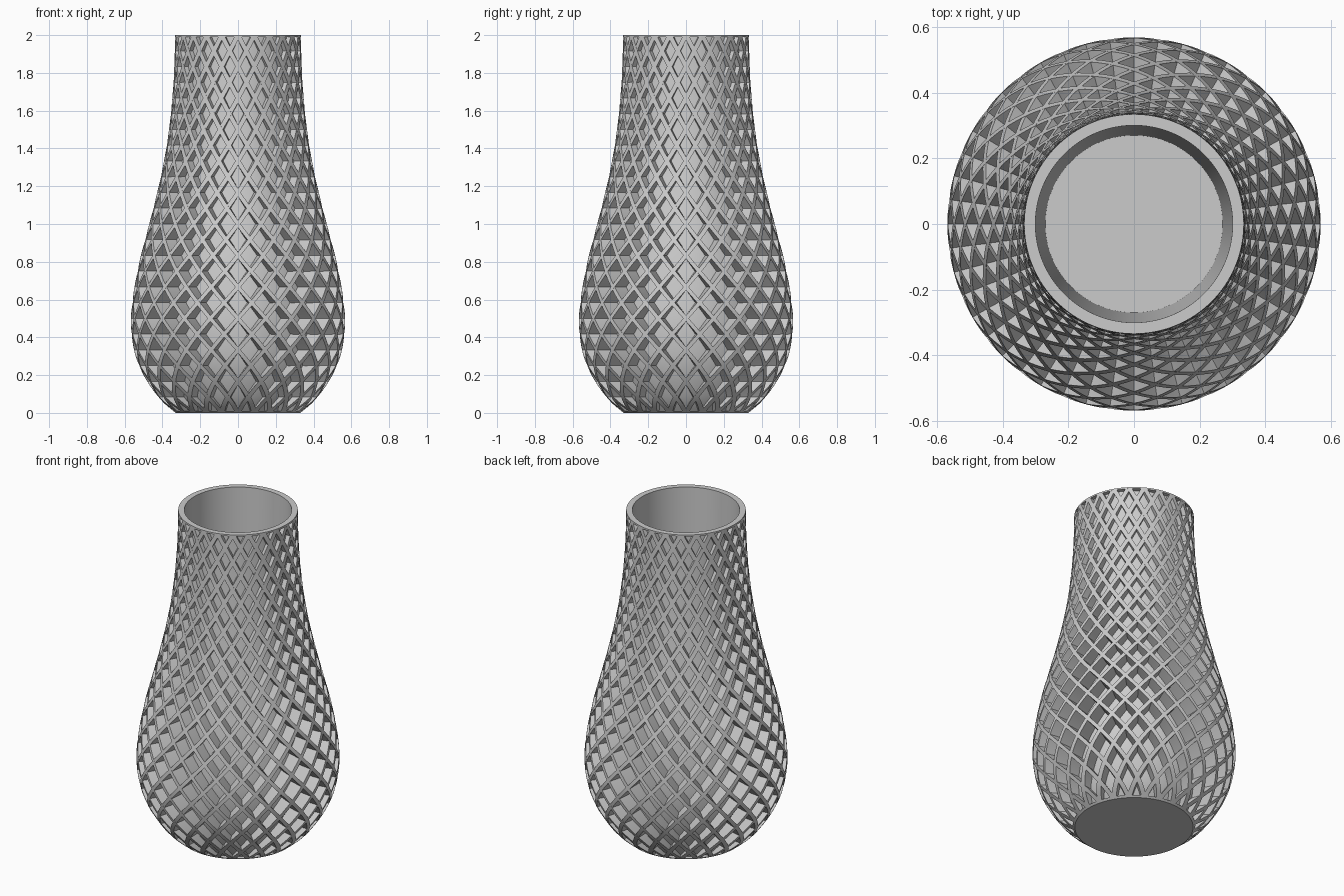
import bpy
import bmesh
from math import sin, cos, pi

cube = bpy.data.objects.get("Cube")
if cube:
    bpy.data.objects.remove(cube, do_unlink=True)

HEIGHT = 2.0
RIDGES = 24              # ridges in each direction
TWIST = pi               # turn of one ridge over the full height
RIDGE_WIDTH = 0.028
LIP = 0.01               # plain band at foot and rim
FLOOR = 0.04
SEGMENTS = 144

# Outer silhouette: height, radius
PROFILE = [(0, 0.33), (0.05, 0.39), (0.1, 0.435), (0.2, 0.5), (0.3, 0.542),
           (0.45, 0.567), (0.6, 0.558), (0.8, 0.522), (1.0, 0.47),
           (1.2, 0.42), (1.4, 0.38), (1.6, 0.354), (1.8, 0.339), (2.0, 0.334)]


def slope(i):
    """Tangent of the silhouette at a profile point."""
    a, b = PROFILE[max(i - 1, 0)], PROFILE[min(i + 1, len(PROFILE) - 1)]
    return (b[1] - a[1]) / (b[0] - a[0])


def outer(z):
    """Smooth outer radius at a height."""
    i = max(k for k in range(len(PROFILE) - 1) if PROFILE[k][0] <= z)
    (z0, r0), (z1, r1) = PROFILE[i], PROFILE[i + 1]
    h = z1 - z0
    t = (z - z0) / h
    return (r0 * (1 + 2 * t) * (1 - t) ** 2 + slope(i) * h * t * (1 - t) ** 2
            + r1 * t * t * (3 - 2 * t) + slope(i + 1) * h * t * t * (t - 1))


def core(z):
    """Radius of the recessed wall, deepest at the bulge."""
    r = outer(z)
    return r - 0.025 - 0.3 * max(r - 0.334, 0)


def levels(start, end, count):
    """Heights from start to end, closer together near the foot."""
    return [start + (end - start) * (k / count) ** 1.3 for k in range(count + 1)]


def polar(r, angle, z):
    return (r * cos(angle), r * sin(angle), z)


clay = bpy.data.materials.new("light grey")
clay.use_nodes = True
GREY = (0.6, 0.6, 0.6, 1)
clay.diffuse_color = GREY
clay.node_tree.nodes["Principled BSDF"].inputs["Base Color"].default_value = GREY


def finish(name, bm):
    bmesh.ops.recalc_face_normals(bm, faces=bm.faces)
    mesh = bpy.data.meshes.new(name)
    bm.to_mesh(mesh)
    bm.free()
    mesh.materials.append(clay)
    obj = bpy.data.objects.new(name, mesh)
    bpy.context.collection.objects.link(obj)
    bpy.ops.object.select_all(action="DESELECT")
    obj.select_set(True)
    bpy.context.view_layer.objects.active = obj
    bpy.ops.object.shade_smooth_by_angle(angle=pi / 6)


# Hollow body: foot, recessed wall, rim, tapered bore and floor
section = [(outer(0), 0), (outer(LIP), LIP)]
section += [(core(z), z) for z in levels(LIP, HEIGHT - LIP, 48)]
section += [(outer(HEIGHT - LIP), HEIGHT - LIP), (outer(HEIGHT), HEIGHT)]
section += [(0.3, HEIGHT), (0.27, FLOOR)]

bm = bmesh.new()
rings = [[bm.verts.new(polar(r, 2 * pi * k / SEGMENTS, z)) for k in range(SEGMENTS)]
         for r, z in section]
for low, high in zip(rings, rings[1:]):
    for k in range(SEGMENTS):
        n = (k + 1) % SEGMENTS
        bm.faces.new((low[k], low[n], high[n], high[k]))
bm.faces.new(rings[0])
bm.faces.new(rings[-1])
finish("vase_body", bm)


# Raised ridges winding up the body
def add_ridge(bm, start, turn):
    previous = None
    for z in levels(0.003, HEIGHT - 0.003, 96):
        r = outer(z)
        angle = start + turn * z / HEIGHT
        half = RIDGE_WIDTH / (2 * r)
        low_r = core(z) - 0.004
        ring = [bm.verts.new(polar(radius, angle + side * half, z))
                for radius, side in ((low_r, -1), (r, -1), (r, 1), (low_r, 1))]
        if previous:
            for k in range(4):
                n = (k + 1) % 4
                bm.faces.new((previous[k], previous[n], ring[n], ring[k]))
        else:
            bm.faces.new(ring)
        previous = ring
    bm.faces.new(previous)


for name, direction in (("left_hand_ridges", 1), ("right_hand_ridges", -1)):
    bm = bmesh.new()
    for k in range(RIDGES):
        add_ridge(bm, 2 * pi * k / RIDGES, direction * TWIST)
    finish(name, bm)
